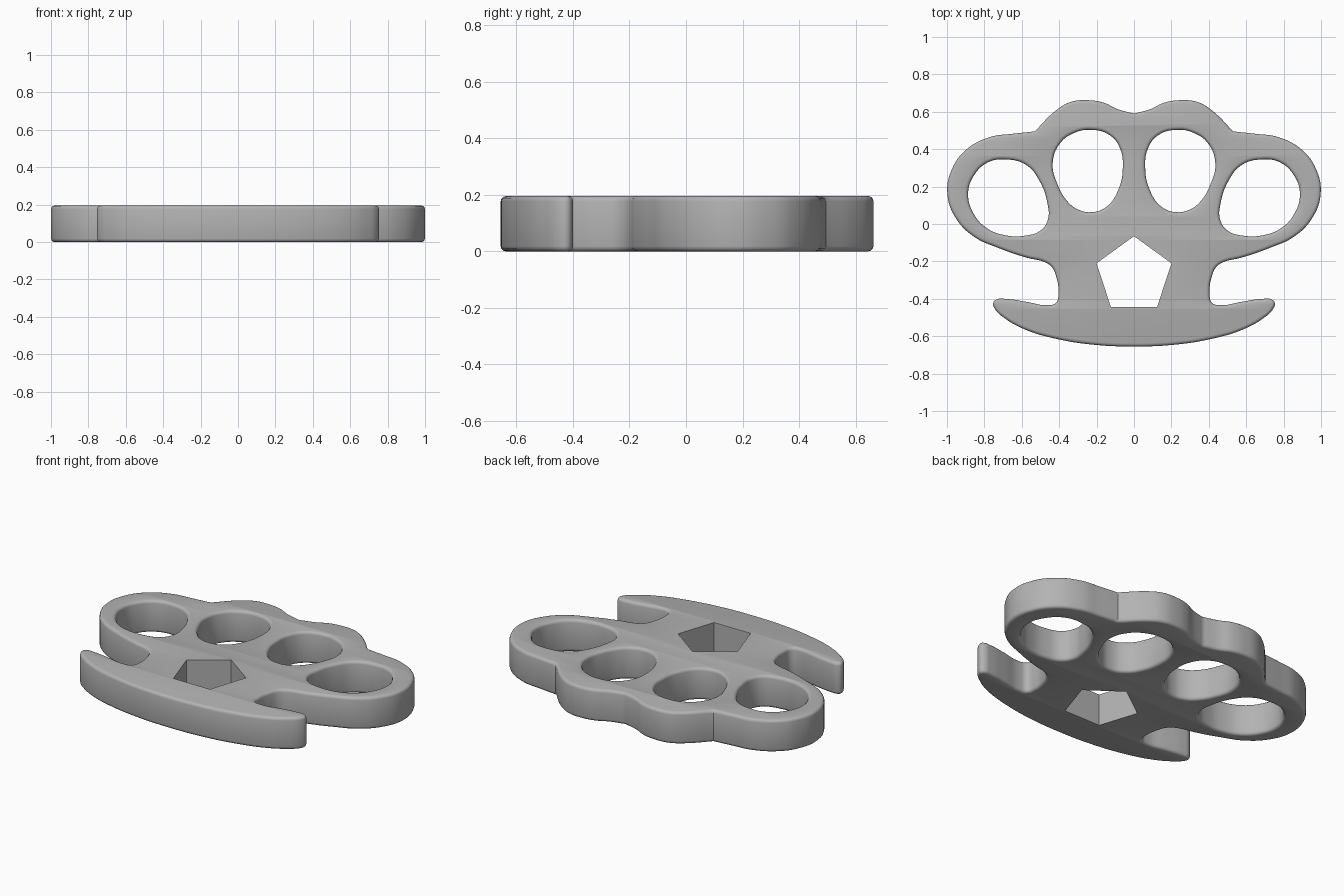
import bpy, bmesh, math

if "Cube" in bpy.data.objects:
    bpy.data.objects.remove(bpy.data.objects["Cube"])

THICK = 0.195
ROUND = 0.018

steel = bpy.data.materials.new("steel_grey")
steel.use_nodes = True
steel.diffuse_color = (0.45, 0.45, 0.45, 1)
steel.node_tree.nodes["Principled BSDF"].inputs["Base Color"].default_value = (0.45, 0.45, 0.45, 1)

# Left half of the silhouette, from palm bar to centre notch
half_outline = [
    (0, -.655), (.22, -.645), (.42, -.613), (.58, -.565), (.69, -.505), (.745, -.452),
    (.752, -.42), (.735, -.403), (.69, -.4), (.58, -.415), (.46, -.434), (.417, -.422),
    (.404, -.37), (.415, -.285), (.44, -.23), (.48, -.203), (.57, -.181), (.72, -.13),
    (.86, -.065), (.955, .035), (.998, .16), (.975, .29), (.9, .395), (.77, .465),
    (.65, .482), (.53, .495), (.42, .605), (.34, .652), (.25, .662), (.16, .648),
    (.09, .615), (0, .59)]
outline_corners = {(.53, .495), (0, .59)}

inner_hole = [(.22, .503), (.32, .487), (.4, .425), (.435, .32), (.41, .215), (.355, .12),
              (.3, .078), (.23, .063), (.15, .09), (.085, .18), (.06, .3), (.075, .405), (.13, .475)]
outer_hole = [(.68, .345), (.78, .33), (.855, .26), (.887, .165), (.86, .06), (.79, -.02),
              (.69, -.06), (.58, -.062), (.5, -.035), (.46, .025), (.463, .11), (.505, .23), (.575, .315)]


def mirrored(points):
    return [(-x, y) for x, y in reversed(points)]


def add_loop(curve, points, corners=()):
    """Closed smooth loop, with straight handles at the corners."""
    spline = curve.splines.new("BEZIER")
    spline.bezier_points.add(len(points) - 1)
    spline.use_cyclic_u = True
    for bp, (x, y) in zip(spline.bezier_points, points):
        bp.co = (x, y, 0)
        kind = "VECTOR" if (abs(x), y) in corners else "AUTO"
        bp.handle_left_type = bp.handle_right_type = kind


# Plate with four finger holes and rounded rims
curve = bpy.data.curves.new("knuckle_plate_profile", "CURVE")
curve.dimensions = "2D"
curve.fill_mode = "BOTH"
curve.resolution_u = 6
curve.extrude = THICK / 2 - ROUND
curve.bevel_depth = ROUND
curve.bevel_resolution = 2
curve.offset = -ROUND
add_loop(curve, half_outline + mirrored(half_outline[1:-1]), outline_corners)
for hole in (inner_hole, outer_hole):
    add_loop(curve, hole)
    add_loop(curve, mirrored(hole))

plate = bpy.data.objects.new("knuckle_plate", curve)
bpy.context.collection.objects.link(plate)
plate.location.z = THICK / 2
bpy.ops.object.select_all(action="DESELECT")
bpy.context.view_layer.objects.active = plate
plate.select_set(True)
bpy.ops.object.convert(target="MESH")
plate = bpy.context.view_layer.objects.active

bm = bmesh.new()
bm.from_mesh(plate.data)
bmesh.ops.remove_doubles(bm, verts=bm.verts, dist=0.0002)
bmesh.ops.recalc_face_normals(bm, faces=bm.faces)
bm.to_mesh(plate.data)
bm.free()
plate.data.materials.clear()
plate.data.materials.append(steel)

# Sharp-edged pentagon window
pentagon = [(0, -.065), (-.2, -.21), (-.123, -.445), (.123, -.445), (.2, -.21)]
bm = bmesh.new()
base = bm.faces.new([bm.verts.new((x, y, -.1)) for x, y in pentagon])
top = bmesh.ops.extrude_face_region(bm, geom=[base])
bmesh.ops.translate(bm, vec=(0, 0, THICK + .2),
                    verts=[v for v in top["geom"] if isinstance(v, bmesh.types.BMVert)])
bmesh.ops.recalc_face_normals(bm, faces=bm.faces)
mesh = bpy.data.meshes.new("pentagon_cutter")
bm.to_mesh(mesh)
bm.free()
mesh.materials.append(steel)
cutter = bpy.data.objects.new("pentagon_cutter", mesh)
bpy.context.collection.objects.link(cutter)

cut = plate.modifiers.new("pentagon_window", "BOOLEAN")
cut.operation = "DIFFERENCE"
cut.solver = "EXACT"
cut.object = cutter
bpy.ops.object.modifier_apply(modifier=cut.name)
cutter.hide_render = True
cutter.hide_viewport = True

bpy.ops.object.shade_smooth_by_angle(angle=math.radians(35))
